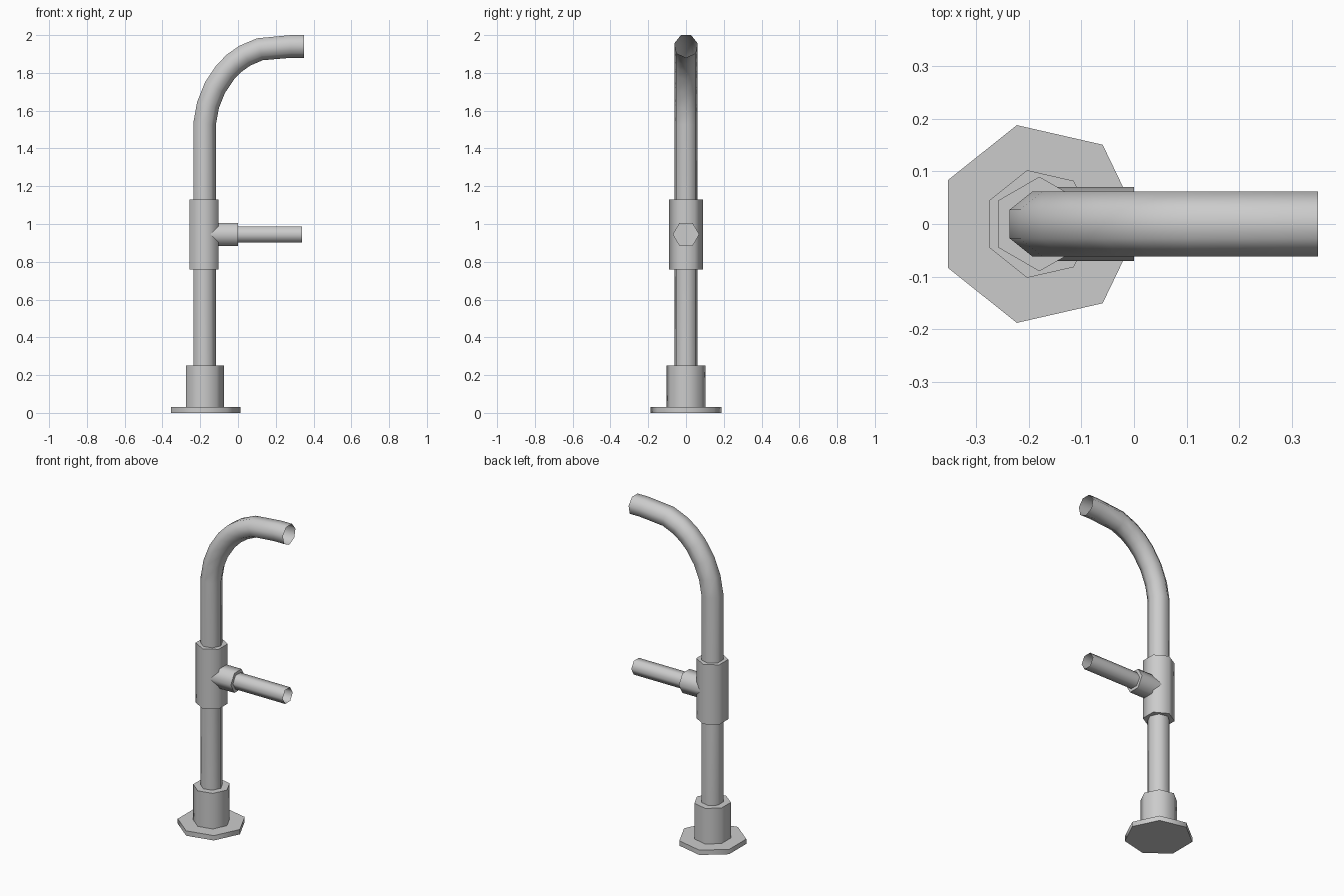
import bpy, bmesh, math
from mathutils import Vector

if "Cube" in bpy.data.objects:
    bpy.data.objects.remove(bpy.data.objects["Cube"])

Y = Vector((0, 1, 0))


def tube(name, path, radius, sides, phase=0.0, caps=True):
    """Sweep a regular polygon along (x, z) points in the y = 0 plane."""
    pts = [Vector((x, 0, z)) for x, z in path]
    bm = bmesh.new()
    rings = []
    for i, p in enumerate(pts):
        t_in = (p - pts[max(i - 1, 0)]).normalized()
        t_out = (pts[min(i + 1, len(pts) - 1)] - p).normalized()
        t = (t_in + t_out).normalized()
        n = Vector((t.z, 0, -t.x))  # inner side of the bend
        angles = [phase + 2 * math.pi * k / sides for k in range(sides)]
        rings.append([bm.verts.new(p + radius * (math.cos(a) * n + math.sin(a) * Y))
                      for a in angles])
    for a, b in zip(rings, rings[1:]):
        for k in range(sides):
            j = (k + 1) % sides
            bm.faces.new((a[k], a[j], b[j], b[k]))
    if caps:
        bm.faces.new(rings[0][::-1])
        bm.faces.new(rings[-1])
    bmesh.ops.recalc_face_normals(bm, faces=bm.faces)
    mesh = bpy.data.meshes.new(name)
    bm.to_mesh(mesh)
    bm.free()
    ob = bpy.data.objects.new(name, mesh)
    bpy.context.collection.objects.link(ob)
    bpy.ops.object.select_all(action='DESELECT')
    ob.select_set(True)
    bpy.context.view_layer.objects.active = ob
    bpy.ops.object.shade_smooth_by_angle(angle=math.radians(65))
    return ob


AX = -0.18          # column axis
HZ = 0.945          # side outlet height
QUARTER = math.pi / 2

# Floor flange and collar
tube("base_flange", [(AX, 0), (AX, 0.03)], 0.193, 7)
tube("base_collar", [(AX, 0.03), (AX, 0.25)], 0.105, 7)

# Upright pipe with curved, open outlet
tube("main_pipe", [(AX, 0.25), (AX, 1.53), (-0.162, 1.63), (-0.125, 1.723),
                   (-0.07, 1.805), (-0.022, 1.854), (0.035, 1.894),
                   (0.115, 1.928), (0.28, 1.943), (0.35, 1.943)],
     0.063, 7, caps=False)

# Hexagonal tee fitting with side branch
tube("tee_sleeve", [(AX, 0.76), (AX, 1.13)], 0.09, 6, QUARTER)
tube("tee_branch", [(AX, HZ), (0, HZ)], 0.07, 6, QUARTER)

# Thin open side pipe
tube("side_pipe", [(0, HZ), (0.34, HZ)], 0.049, 6, QUARTER, caps=False)
